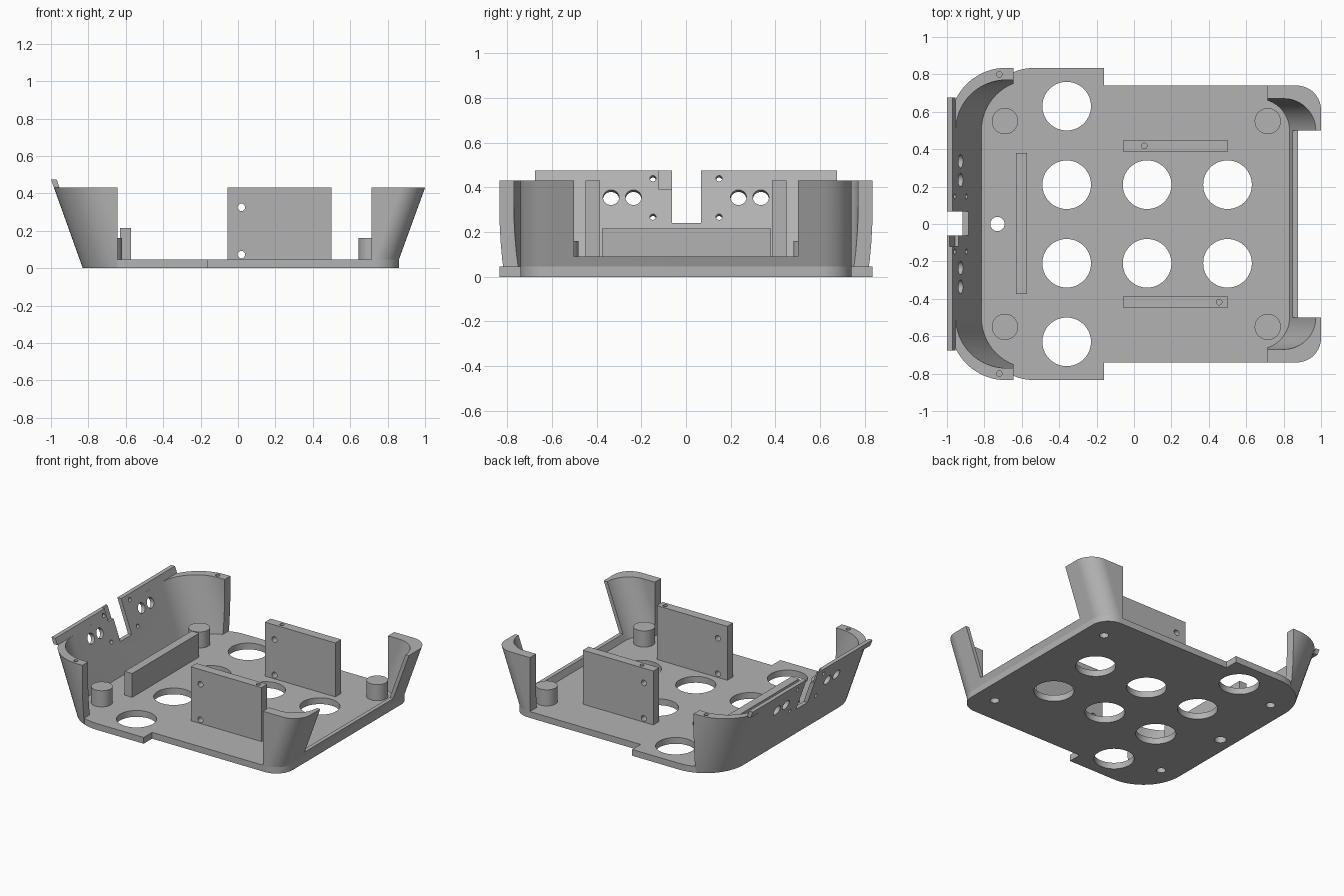
import bpy, bmesh, math
from mathutils import Vector

cube = bpy.data.objects.get("Cube")
if cube:
    bpy.data.objects.remove(cube, do_unlink=True)

grey = bpy.data.materials.new("plain grey")
grey.use_nodes = True
COLOUR = (0.45, 0.45, 0.45, 1)
grey.diffuse_color = COLOUR
grey.node_tree.nodes["Principled BSDF"].inputs["Base Color"].default_value = COLOUR

FLOOR, RIM, LEAN = 0.045, 0.43, 0.358


def finish(name, bm):
    bmesh.ops.recalc_face_normals(bm, faces=bm.faces)
    mesh = bpy.data.meshes.new(name)
    bm.to_mesh(mesh)
    bm.free()
    mesh.materials.append(grey)
    ob = bpy.data.objects.new(name, mesh)
    bpy.context.collection.objects.link(ob)
    return ob


def prism(name, pts, z0, z1, shift=0.0):
    """Outline raised from z0 to z1, its top slid along x."""
    bm = bmesh.new()
    low = [bm.verts.new((x, y, z0)) for x, y in pts]
    high = [bm.verts.new((x + shift, y, z1)) for x, y in pts]
    bm.faces.new(low)
    bm.faces.new(high)
    n = len(pts)
    for i in range(n):
        j = (i + 1) % n
        bm.faces.new((low[i], low[j], high[j], high[i]))
    return finish(name, bm)


def rect(x0, x1, y0, y1):
    return [(x0, y0), (x1, y0), (x1, y1), (x0, y1)]


def box(name, x0, x1, y0, y1, z0, z1, shift=0.0):
    return prism(name, rect(x0, x1, y0, y1), z0, z1, shift)


def rod(name, centre, radius, length, axis=(0, 0, 1), sides=40):
    bm = bmesh.new()
    bmesh.ops.create_cone(bm, cap_ends=True, segments=sides, radius1=radius,
                          radius2=radius, depth=length)
    ob = finish(name, bm)
    turn = Vector((0, 0, 1)).rotation_difference(Vector(axis)).to_matrix().to_4x4()
    ob.data.transform(turn)
    ob.data.transform(turn.Translation(Vector(centre)))
    return ob


def rounded_end(side, x, half, r, steps=16):
    """Two rounded corners at the end facing side (+1 or -1), from +y to -y."""
    arc = [math.pi / 2 * i / steps for i in range(steps + 1)]
    top = [(x - side * r * (1 - math.sin(a)), half - r * (1 - math.cos(a))) for a in arc]
    return top + [(px, -py) for px, py in reversed(top)]


def cut(target, cutters):
    bpy.context.view_layer.objects.active = target
    for c in cutters:
        m = target.modifiers.new("cut", "BOOLEAN")
        m.operation, m.solver, m.object = "DIFFERENCE", "EXACT", c
        bpy.ops.object.modifier_apply(modifier=m.name)


parts, helpers = [], []

# Floor with wide rear shoulders and round openings
left_end = rounded_end(-1, -0.83, 0.835, 0.3)
right_end = rounded_end(1, 0.86, 0.74, 0.13)
outline = left_end + [(-0.16, -0.835), (-0.16, -0.74)] + right_end[::-1] \
    + [(-0.16, 0.74), (-0.16, 0.835)]
floor = prism("floor_plate", outline, 0, FLOOR)
spots = [(-0.36, 0.63), (-0.36, 0.21), (0.07, 0.21), (0.5, 0.21)]
openings = [rod("opening_cutter", (x, s * y, 0), 0.13, 0.3, sides=64)
            for x, y in spots for s in (-1, 1)]
openings.append(rod("cable_cutter", (-0.73, 0, 0), 0.038, 0.3))
parts.append(floor)

# Standing posts, drilled from below
for x in (-0.69, 0.715):
    for s in (-1, 1):
        post = rod("post", (x, s * 0.55, 0.1), 0.07, 0.12)
        drill = rod("post_drill", (x, s * 0.55, 0.03), 0.03, 0.16)
        cut(post, [drill])
        openings.append(drill)
        parts.append(post)
cut(floor, openings)
helpers += openings

# Leaning left wall
wall = prism("left_wall", left_end + [(-0.4, -0.835), (-0.4, 0.835)], 0, RIM, -LEAN * RIM)
hollow = prism("left_hollow", rounded_end(-1, -0.782, 0.77, 0.27) + [(0, -0.77), (0, 0.77)],
               -0.05, 0.6, -LEAN * 0.65)
trim = box("left_trim", -0.645, 0.3, -1, 1, -0.1, 0.7)
pins = [rod("rim_drill", (-0.72, s * 0.8, RIM), 0.015, 0.2, sides=20) for s in (-1, 1)]
cut(wall, [hollow, trim] + pins)

# Raised strip along the top of the left wall
strip = box("left_wall_strip", -0.83 - LEAN * RIM, -0.80 - LEAN * RIM, -0.675, 0.675,
            RIM, 0.475, -LEAN * 0.045)

# Slot, shallow recess and sockets in the left wall
sockets = [box("slot_cutter", -1.2, -0.7, -0.062, 0.067, 0.24, 0.6),
           box("recess_cutter", -0.957, -0.8, -0.12, -0.05, 0.39, 0.5, -LEAN * 0.11)]
for s in (-1, 1):
    for y, z, r in ((0.235, 0.35, 0.036), (0.335, 0.35, 0.036),
                    (0.148, 0.435, 0.014), (0.148, 0.263, 0.014)):
        sockets.append(rod("socket_cutter", (-0.815 - LEAN * z, s * y, z), r, 0.14,
                           (1, 0, LEAN), 32))
cut(wall, sockets)
cut(strip, sockets)
parts += [wall, strip]
helpers += [hollow, trim] + pins + sockets

# Leaning right corners joined by a low lip
corners = prism("right_corners", right_end + [(0.5, -0.74), (0.5, 0.74)], FLOOR, RIM, 0.14)
right_hollow = prism("right_hollow", rounded_end(1, 0.815, 0.67, 0.17) + [(0.2, -0.67), (0.2, 0.67)],
                     0, 0.52, 0.19)
right_trim = box("right_trim", 0.2, 0.715, -1, 1, -0.1, 0.7)
gap = box("right_gap", 0.3, 1.3, -0.5, 0.5, 0.09, 0.7)
cut(corners, [right_hollow, right_trim, gap])
parts.append(corners)
helpers += [right_hollow, right_trim, gap]

# Upright mounting boards with cross holes and a top pin hole
for s, pin_x in ((1, 0.055), (-1, 0.455)):
    y = s * 0.4175
    board = box("mounting_board", -0.057, 0.5, y - 0.0325, y + 0.0325, FLOOR, RIM)
    drills = [rod("board_drill", (0.018, y, z), 0.02, 0.2, (0, 1, 0), 24) for z in (0.325, 0.072)]
    drills.append(rod("pin_drill", (pin_x, y, RIM), 0.015, 0.2, sides=20))
    cut(board, drills)
    parts.append(board)
    helpers += drills

# Low divider beside the left wall
parts.append(box("divider", -0.632, -0.573, -0.375, 0.38, FLOOR, 0.215))

for h in helpers:
    bpy.data.objects.remove(h, do_unlink=True)

bpy.ops.object.select_all(action="DESELECT")
for p in parts:
    p.select_set(True)
bpy.context.view_layer.objects.active = floor
bpy.ops.object.shade_smooth_by_angle(angle=math.radians(30))
